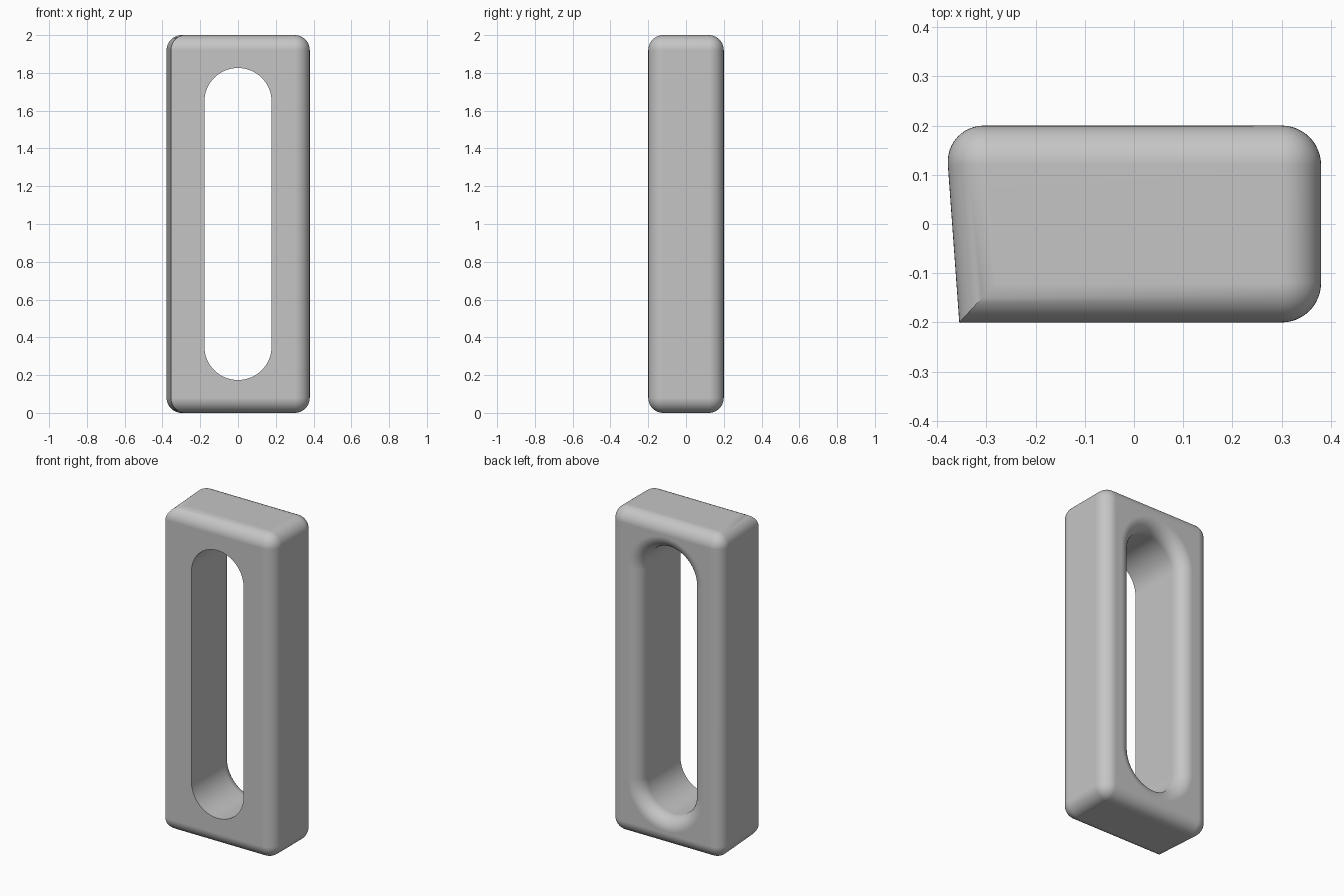
import bpy, bmesh
from math import sin, cos, pi, radians

if "Cube" in bpy.data.objects:
    bpy.data.objects.remove(bpy.data.objects["Cube"], do_unlink=True)

FILLET = 0.08
HEIGHT = 2.0

grey = bpy.data.materials.new("plain_grey")
grey.use_nodes = True
colour = (0.56, 0.56, 0.56, 1)
grey.diffuse_color = colour
grey.node_tree.nodes["Principled BSDF"].inputs["Base Color"].default_value = colour


def make_object(name, bm):
    bmesh.ops.recalc_face_normals(bm, faces=bm.faces[:])
    mesh = bpy.data.meshes.new(name)
    bm.to_mesh(mesh)
    bm.free()
    mesh.materials.append(grey)
    obj = bpy.data.objects.new(name, mesh)
    bpy.context.collection.objects.link(obj)
    return obj


# Block with a slanted -x side, every edge rounded but the front one of that side
bm = bmesh.new()
outline = [(-0.355, -0.2), (0.38, -0.2), (0.38, 0.2), (-0.384, 0.2)]
base = bm.faces.new([bm.verts.new((x, y, 0)) for x, y in outline])
lift = bmesh.ops.extrude_face_region(bm, geom=[base])["geom"]
bmesh.ops.translate(bm, vec=(0, 0, HEIGHT),
                    verts=[g for g in lift if isinstance(g, bmesh.types.BMVert)])
bmesh.ops.recalc_face_normals(bm, faces=bm.faces[:])
rounded = [e for e in bm.edges
           if not all(v.co.x < 0 and v.co.y < 0 for v in e.verts)]
bmesh.ops.bevel(bm, geom=rounded, offset=FILLET, offset_type='OFFSET',
                segments=12, profile=0.5, affect='EDGES')
block = make_object("slotted_block", bm)


# Slot cutter: stadium rings lofted along y, flaring into a fillet at the back
def stadium(bm, y, radius, half_straight=0.648, steps=32):
    ring = []
    for end in (0, 1):
        centre = HEIGHT / 2 + (half_straight if end == 0 else -half_straight)
        for i in range(steps + 1):
            a = pi * (end + i / steps)
            ring.append(bm.verts.new((radius * cos(a), y, centre + radius * sin(a))))
    return ring


SLOT = 0.178
sections = [(-0.3, SLOT)]
for i in range(13):
    a = pi / 2 * i / 12
    sections.append((0.2 - FILLET + FILLET * sin(a), SLOT + FILLET * (1 - cos(a))))
sections.append((0.3, SLOT + FILLET))

bm = bmesh.new()
rings = [stadium(bm, y, r) for y, r in sections]
for near, far in zip(rings, rings[1:]):
    for i in range(len(near)):
        j = (i + 1) % len(near)
        bm.faces.new((near[i], near[j], far[j], far[i]))
bm.faces.new(rings[0])
bm.faces.new(rings[-1])
cutter = make_object("slot_cutter", bm)
cutter.hide_render = True

# Cut the slot and shade smooth, keeping the sharp edges
bpy.context.view_layer.objects.active = block
block.select_set(True)
cut = block.modifiers.new("slot", 'BOOLEAN')
cut.operation = 'DIFFERENCE'
cut.solver = 'EXACT'
cut.object = cutter
bpy.ops.object.modifier_apply(modifier=cut.name)
bpy.data.objects.remove(cutter, do_unlink=True)
bpy.ops.object.shade_smooth_by_angle(angle=radians(30))
normals = block.modifiers.new("flat_face_normals", 'WEIGHTED_NORMAL')
normals.keep_sharp = True
